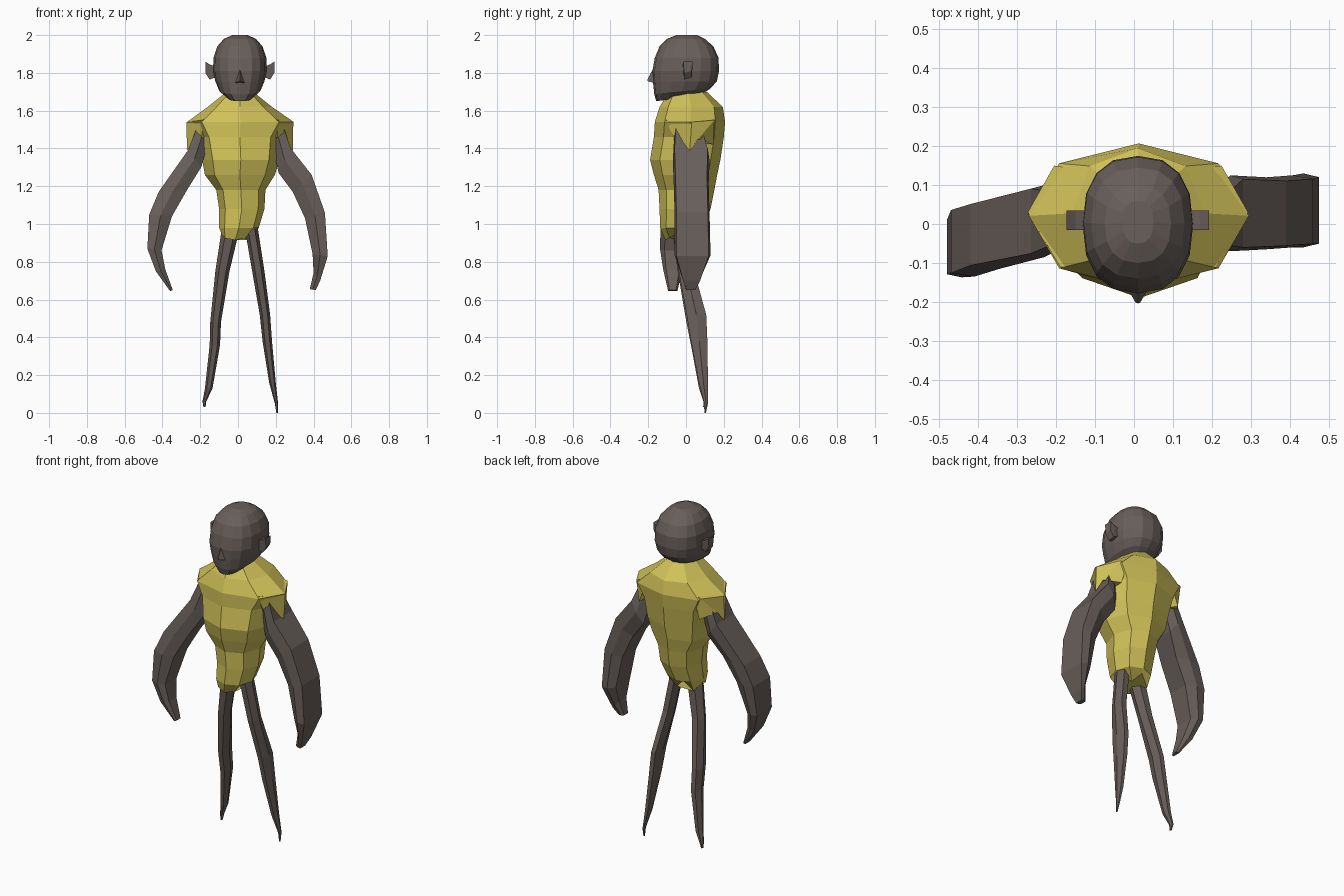
import bpy, bmesh
from math import cos, sin, pi, copysign


def material(name, rgb):
    m = bpy.data.materials.new(name)
    m.diffuse_color = (*rgb, 1)
    return m


SKIN = material("dark_skin", (0.14, 0.115, 0.105))
SHIRT = material("yellow_cloth", (0.64, 0.54, 0.10))


def loft(name, rings, mat):
    """Flat-shaded closed skin through rings of equal point count."""
    bm = bmesh.new()
    vs = [[bm.verts.new(p) for p in r] for r in rings]
    n = len(vs[0])
    for a, b in zip(vs, vs[1:]):
        for i in range(n):
            j = (i + 1) % n
            bm.faces.new((a[i], a[j], b[j], b[i]))
    bm.faces.new(vs[0])
    bm.faces.new(vs[-1])
    bmesh.ops.recalc_face_normals(bm, faces=bm.faces)
    me = bpy.data.meshes.new(name)
    bm.to_mesh(me)
    bm.free()
    me.materials.append(mat)
    ob = bpy.data.objects.new(name, me)
    bpy.context.collection.objects.link(ob)
    return ob


def ring(x0, x1, y0, y1, z, n=8, e=2.0, slope=0.0):
    """Superellipse section filling the box x0..x1, y0..y1 at height z."""
    pts = []
    for i in range(n):
        c, s = cos(2 * pi * i / n), sin(2 * pi * i / n)
        u = copysign(abs(c) ** (2 / e), c)
        v = copysign(abs(s) ** (2 / e), s)
        y = (y0 + y1) / 2 + v * (y1 - y0) / 2
        pts.append(((x0 + x1) / 2 + u * (x1 - x0) / 2, y, z + slope * y))
    return pts


# head
CX = 0.01
head = [(0.04, -0.05, 0.06, 2.0, 0), (0.085, -0.10, 0.10, 1.98, 0),
        (0.12, -0.14, 0.145, 1.94, 0), (0.14, -0.165, 0.172, 1.88, 0),
        (0.142, -0.178, 0.175, 1.81, 0), (0.13, -0.175, 0.163, 1.755, 0),
        (0.108, -0.168, 0.13, 1.705, 0.1), (0.06, -0.158, 0.08, 1.672, 0.14)]
loft("head", [ring(CX - w, CX + w, a, b, z, 16, 2.4, s) for w, a, b, z, s in head], SKIN)

# nose
loft("nose", [[(CX, -0.165, 1.84), (CX + 0.03, -0.16, 1.745), (CX - 0.03, -0.16, 1.745)],
              [(CX, -0.204, 1.765), (CX + 0.006, -0.202, 1.755), (CX - 0.006, -0.202, 1.755)]], SKIN)

for side, label in ((-1, "left"), (1, "right")):
    # ears
    loft(label + "_ear", [[(CX + side * x, y, z) for y, z in
                           ((-0.01, lo), (0.03, lo + 0.01), (0.035, hi), (-0.015, hi))]
                          for x, lo, hi in ((0.12, 1.78, 1.83), (0.16, 1.765, 1.845), (0.183, 1.80, 1.86))], SKIN)
    # ragged sleeves hanging over the arm tops
    top = [(0.15, -0.11, 1.57), (0.20, -0.11, 1.55), (0.283, 0.03, 1.54), (0.215, 0.15, 1.55), (0.15, 0.14, 1.57)]
    hem = [(0.15, -0.05, 1.46), (0.20, -0.065, 1.46), (0.28, 0.02, 1.39), (0.262, 0.065, 1.45), (0.20, 0.145, 1.42)]
    loft(label + "_sleeve", [[(CX + side * x, y, z) for x, y, z in r] for r in (top, hem)], SHIRT)

# torso
torso = [(-.06, .08, -.09, .11, 1.70), (-.16, .18, -.14, .195, 1.62),
         (-.27, .295, -.165, .207, 1.54), (-.215, .235, -.17, .20, 1.46),
         (-.19, .22, -.19, .182, 1.34), (-.175, .195, -.17, .165, 1.26),
         (-.115, .145, -.145, .15, 1.18), (-.10, .14, -.14, .13, 1.08),
         (-.10, .11, -.137, .09, .98), (-.09, .06, -.11, .05, .925)]
rings = [ring(*t, 8, 2.15) for t in torso]
rings[-1] = [(x, y, z + d) for (x, y, z), d in
             zip(rings[-1], (0.04, -0.01, 0.05, -0.01, 0.03, 0, -0.01, 0))]
loft("torso", rings, SHIRT)


# arms: outer edge x,z / inner edge x,z / depth range
def arm(name, secs):
    rings = []
    for ox, oz, ix, iz, a, b in secs:
        mx, mz, d = (ox + ix) / 2, (oz + iz) / 2, (b - a) * 0.1
        rings.append([(ox, a + d * .5, oz), (ox, b - d * .5, oz), (mx, b, mz),
                      (ix, b - d * 1.5, iz), (ix, a + d * 1.5, iz), (mx, a, mz)])
    loft(name, rings, SKIN)


arm("right_arm", [(.235, 1.53, .17, 1.47, -.06, .08), (.28, 1.40, .215, 1.27, -.07, .125),
                  (.39, 1.26, .29, 1.17, -.065, .12), (.46, 1.06, .355, 1.03, -.06, .125),
                  (.475, .83, .395, .84, -.06, .13), (.435, .70, .40, .74, -.02, .08),
                  (.412, .65, .38, .655, 0, .05)])
arm("left_arm", [(-.21, 1.53, -.15, 1.46, -.06, .09), (-.265, 1.39, -.195, 1.30, -.085, .10),
                 (-.42, 1.17, -.27, 1.18, -.115, .06), (-.47, 1.05, -.35, 1.04, -.135, .045),
                 (-.48, .87, -.405, .86, -.137, .02), (-.435, .75, -.385, .76, -.12, -.02),
                 (-.36, .645, -.345, .65, -.095, -.045)])

# legs
legs = {"right_leg": [(.03, .10, -.07, .03, 1.01), (.075, .14, -.045, .05, .75),
                      (.115, .17, -.005, .115, .52), (.13, .18, .02, .12, .38),
                      (.165, .20, .065, .12, .16), (.195, .212, .095, .118, .05),
                      (.203, .211, .096, .106, 0)],
        "left_leg": [(-.085, .01, -.08, .02, .98), (-.12, -.045, -.05, .04, .75),
                     (-.147, -.09, -.005, .10, .48), (-.15, -.095, .02, .115, .36),
                     (-.175, -.135, .065, .12, .13), (-.188, -.168, .09, .118, .06),
                     (-.183, -.172, .09, .108, .03)]}
for name, secs in legs.items():
    loft(name, [ring(*s, 6) for s in secs], SKIN)
